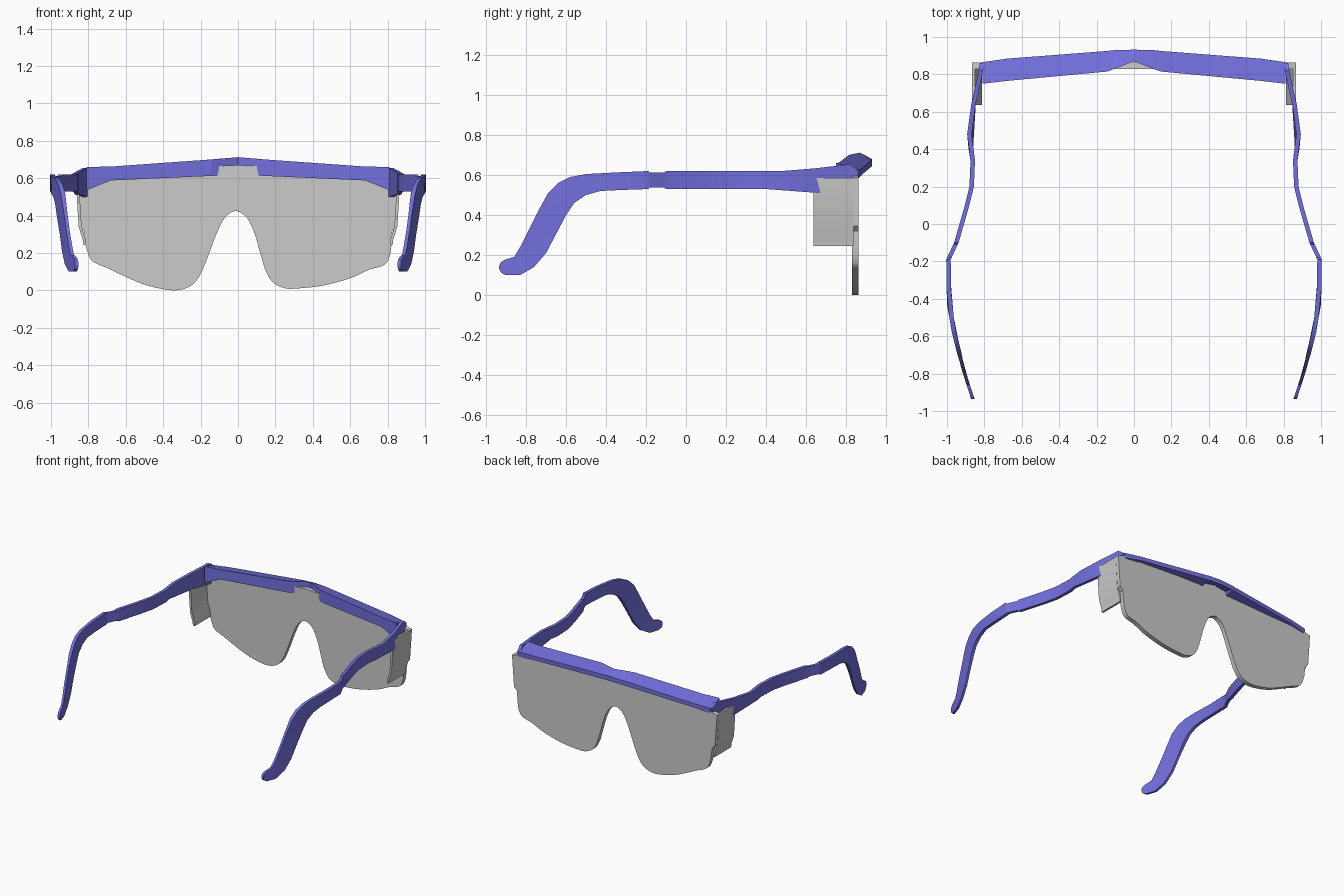
import bpy, bmesh, math
from mathutils import Vector

if "Cube" in bpy.data.objects:
    bpy.data.objects.remove(bpy.data.objects["Cube"])

blue = bpy.data.materials.new("blue_plastic")
blue.diffuse_color = (0.17, 0.16, 0.72, 1)
blue.use_nodes = True
blue.node_tree.nodes["Principled BSDF"].inputs["Base Color"].default_value = blue.diffuse_color


def finish(name, bm, mat=None, mirror=False, angle=30):
    bmesh.ops.recalc_face_normals(bm, faces=bm.faces)
    me = bpy.data.meshes.new(name)
    bm.to_mesh(me)
    bm.free()
    ob = bpy.data.objects.new(name, me)
    bpy.context.collection.objects.link(ob)
    if mat:
        me.materials.append(mat)
    if mirror:
        ob.modifiers.new("Mirror", 'MIRROR')
    bpy.ops.object.select_all(action='DESELECT')
    ob.select_set(True)
    bpy.context.view_layer.objects.active = ob
    bpy.ops.object.shade_smooth_by_angle(angle=math.radians(angle))
    return ob


def loft(rings):
    """Skin a row of equal-sized closed rings and cap both ends."""
    bm = bmesh.new()
    rows = [[bm.verts.new(p) for p in r] for r in rings]
    n = len(rows[0])
    for a, b in zip(rows, rows[1:]):
        for i in range(n):
            j = (i + 1) % n
            bm.faces.new((a[i], a[j], b[j], b[i]))
    bm.faces.new(rows[0])
    bm.faces.new(rows[-1])
    return bm


def slab(points, extrude):
    """Extrude a flat outline along a vector."""
    bm = bmesh.new()
    f = bm.faces.new([bm.verts.new(p) for p in points])
    r = bmesh.ops.extrude_face_region(bm, geom=[f])
    verts = [v for v in r["geom"] if isinstance(v, bmesh.types.BMVert)]
    bmesh.ops.translate(bm, vec=extrude, verts=verts)
    return bm


def spline(pts, steps=4):
    """Catmull-Rom curve through 2D points."""
    p = [Vector(q) for q in pts]
    p = [p[0]] + p + [p[-1]]
    out = []
    for a, b, c, d in zip(p, p[1:], p[2:], p[3:]):
        for k in range(steps):
            t = k / steps
            out.append(0.5 * (2 * b + (c - a) * t + (2 * a - 5 * b + 4 * c - d) * t * t
                              + (3 * b - a - 3 * c + d) * t ** 3))
    return out + [p[-1]]


def interp(table, y):
    """Linear lookup in a table sorted by falling y."""
    for (y0, x0), (y1, x1) in zip(table, table[1:]):
        if y >= y1:
            return x0 + (x1 - x0) * (y0 - y) / (y0 - y1)
    return table[-1][1]


# Lens: one flat shield with a nose cut-out
lower = [(-0.815, 0.24), (-0.79, 0.17), (-0.75, 0.14), (-0.70, 0.12), (-0.55, 0.05),
         (-0.45, 0.017), (-0.34, 0.0), (-0.26, 0.02), (-0.21, 0.07), (-0.165, 0.17),
         (-0.12, 0.29), (-0.08, 0.375), (-0.04, 0.415), (0.0, 0.422), (0.05, 0.385),
         (0.09, 0.30), (0.12, 0.195), (0.15, 0.10), (0.19, 0.04), (0.25, 0.012),
         (0.31, 0.01), (0.45, 0.025), (0.60, 0.065), (0.70, 0.11), (0.78, 0.135),
         (0.81, 0.18), (0.82, 0.24)]
right = [(0.825, 0.32), (0.85, 0.345), (0.867, 0.585), (0.81, 0.60), (0.68, 0.62), (0.1, 0.665)]
outline = spline(lower) + right + [(0, 0.67)] + [(-x, z) for x, z in reversed(right)]
finish("lens", slab([(x, 0.83, z) for x, z in outline], (0, 0.034, 0)))

# Side shields: thin folded plates running back from the lens edge
fold = [(0.867, 0.585), (0.852, 0.34), (0.83, 0.272), (0.828, 0.245)]
section = fold + [(x - 0.016, z) for x, z in reversed(fold)]
finish("side_shields", slab([(x, 0.637, z) for x, z in section], (0, 0.2, 0)), mirror=True)

# Brow bar: x, inner y, outer y, inner top, outer top, inner bottom, outer bottom
stations = [(0, 0.87, 0.932, 0.712, 0.68, 0.665, 0.645),
            (0.10, 0.831, 0.93, 0.704, 0.676, 0.66, 0.642),
            (0.11, 0.827, 0.929, 0.703, 0.675, 0.612, 0.641),
            (0.145, 0.815, 0.925, 0.70, 0.673, 0.612, 0.639),
            (0.68, 0.765, 0.884, 0.662, 0.635, 0.588, 0.605),
            (0.81, 0.75, 0.865, 0.66, 0.625, 0.535, 0.585)]


def bar_ring(s, sign):
    x, yi, yo, ti, to, bi, bo = s
    return [(x * sign, yi, ti), (x * sign, yo, to), (x * sign, yo, bo), (x * sign, yi, bi)]


rings = [bar_ring(s, -1) for s in reversed(stations)] + [bar_ring(s, 1) for s in stations[1:]]
finish("brow_bar", loft(rings), blue, angle=10)

# Temple arms: side profile (top y, z, bottom y, z), bent in plan by the sway table
sway = [(0.86, 0.812), (0.78, 0.826), (0.70, 0.848), (0.58, 0.868), (0.48, 0.88), (0.42, 0.876),
        (0.34, 0.862), (0.20, 0.868), (0.09, 0.895), (-0.10, 0.95), (-0.19, 0.992),
        (-0.42, 0.989), (-0.58, 0.962), (-0.78, 0.912), (-0.935, 0.862)]
profile = [(0.86, 0.625, 0.86, 0.52), (0.82, 0.655, 0.82, 0.50), (0.77, 0.648, 0.77, 0.503),
           (0.64, 0.633, 0.64, 0.512), (0.48, 0.62, 0.40, 0.53)]
profile += [(y, 0.62, y, 0.53) for y in (0.34, 0.27, 0.20, 0.09, 0.0, -0.10)]
profile += [(-0.11, 0.612, -0.11, 0.538), (-0.18, 0.612, -0.18, 0.538),
            (-0.19, 0.62, -0.19, 0.53), (-0.35, 0.613, -0.33, 0.525),
            (-0.50, 0.605, -0.43, 0.52), (-0.58, 0.59, -0.50, 0.50),
            (-0.64, 0.56, -0.56, 0.46), (-0.69, 0.51, -0.60, 0.40),
            (-0.74, 0.42, -0.65, 0.305), (-0.785, 0.33, -0.70, 0.21),
            (-0.83, 0.24, -0.76, 0.14), (-0.86, 0.19, -0.83, 0.10),
            (-0.91, 0.175, -0.905, 0.10), (-0.928, 0.162, -0.926, 0.112),
            (-0.935, 0.145, -0.935, 0.13)]
rings = []
for yt, zt, yb, zb in profile:
    h = 0.012 if yt > -0.7 else 0.009
    xt, xb = interp(sway, yt), interp(sway, yb)
    rings.append([(xt - h, yt, zt), (xt + h, yt, zt), (xb + h, yb, zb), (xb - h, yb, zb)])
finish("temple_arms", loft(rings), blue, mirror=True)
